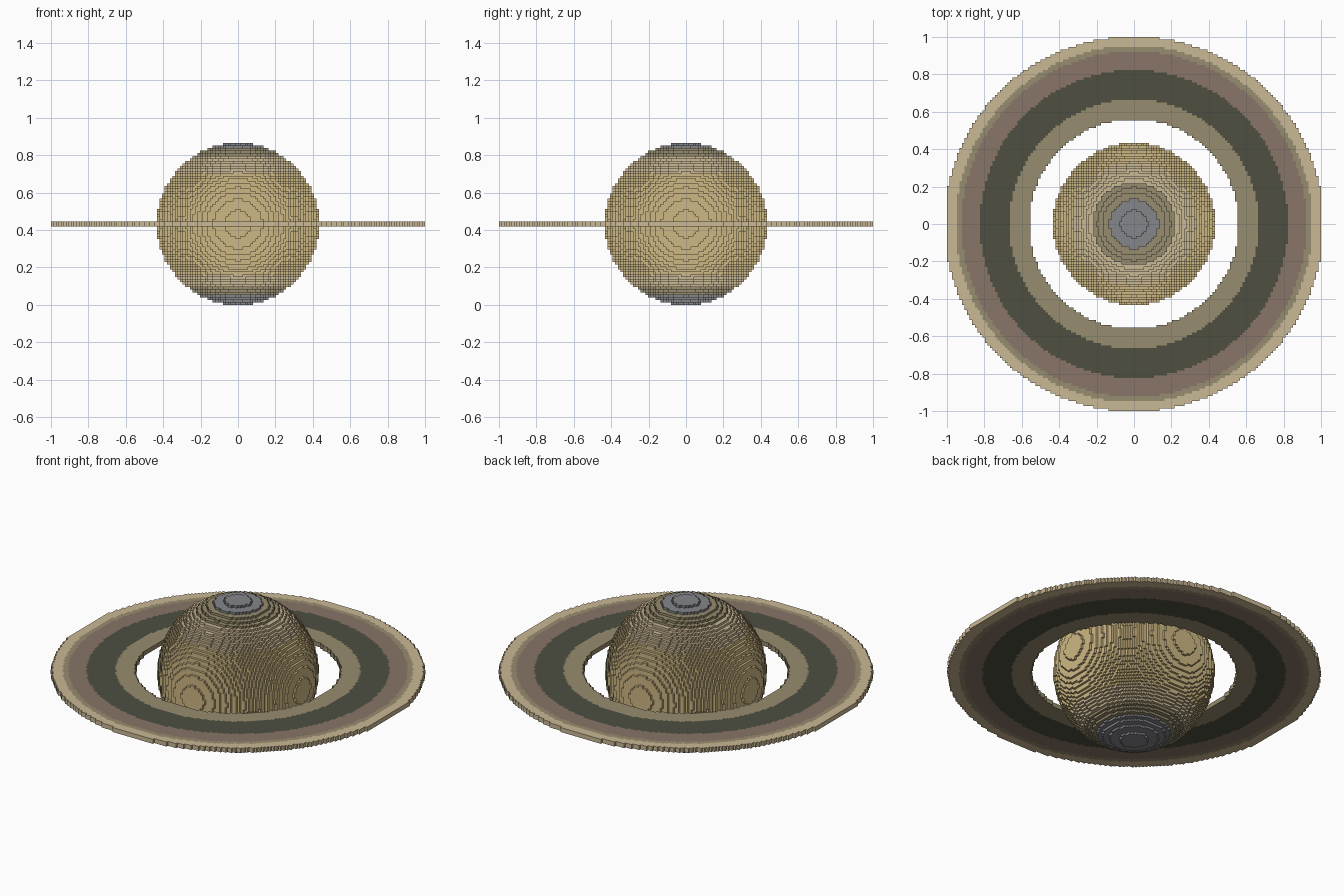
import bpy, bmesh, math

if "Cube" in bpy.data.objects:
    bpy.data.objects.remove(bpy.data.objects["Cube"])

V = 2 / 148          # block size
R = 32               # globe radius in blocks
MID = R * V          # height of the equator


def material(name, rgb):
    def lin(c):
        c /= 255
        return c / 12.92 if c <= 0.04045 else ((c + 0.055) / 1.055) ** 2.4
    m = bpy.data.materials.new(name)
    m.diffuse_color = (*[lin(c) for c in rgb], 1)
    m.use_nodes = True
    m.node_tree.nodes["Principled BSDF"].inputs["Base Color"].default_value = m.diffuse_color
    return m


GOLD = material("gold", (206, 184, 132))
SAND = material("pale_sand", (202, 184, 148))
OLIVE = material("olive_tan", (150, 140, 110))
GREY = material("cool_grey", (133, 134, 138))
DARK = material("dark_moss", (78, 79, 65))
MAUVE = material("mauve_brown", (137, 117, 104))

SIDES = [((1, 0, 0), [(1, 0, 0), (1, 1, 0), (1, 1, 1), (1, 0, 1)]),
         ((-1, 0, 0), [(0, 0, 0), (0, 0, 1), (0, 1, 1), (0, 1, 0)]),
         ((0, 1, 0), [(0, 1, 0), (0, 1, 1), (1, 1, 1), (1, 1, 0)]),
         ((0, -1, 0), [(0, 0, 0), (1, 0, 0), (1, 0, 1), (0, 0, 1)]),
         ((0, 0, 1), [(0, 0, 1), (1, 0, 1), (1, 1, 1), (0, 1, 1)]),
         ((0, 0, -1), [(0, 0, 0), (0, 1, 0), (1, 1, 0), (1, 0, 0)])]


def build_blocks(name, cells, mats, pick):
    """Mesh the outer faces of a set of blocks, coloured by the pick rule."""
    bm = bmesh.new()
    verts = {}

    def vert(p):
        if p not in verts:
            verts[p] = bm.verts.new((p[0] * V, p[1] * V, p[2] * V + MID))
        return verts[p]

    for i, j, k in cells:
        for (dx, dy, dz), corners in SIDES:
            if (i + dx, j + dy, k + dz) not in cells:
                f = bm.faces.new([vert((i + a, j + b, k + c)) for a, b, c in corners])
                f.material_index = pick(i + 0.5, j + 0.5, k + 0.5)
    me = bpy.data.meshes.new(name)
    bm.to_mesh(me)
    bm.free()
    for m in mats:
        me.materials.append(m)
    ob = bpy.data.objects.new(name, me)
    bpy.context.collection.objects.link(ob)
    return ob


def band(value, limits):
    return sum(value > l for l in limits)


# Globe: stepped ball, banded by height
span = range(-R, R)
globe = {(i, j, k) for i in span for j in span for k in span
         if (i + .5) ** 2 + (j + .5) ** 2 + (k + .5) ** 2 < R * R}


def globe_colour(x, y, z):
    # the lower grey cap is a little deeper than the upper one
    return band(abs(z), (20, 27, 30) if z > 0 else (20, 25, 28))


build_blocks("planet_globe", globe, [GOLD, SAND, OLIVE, GREY], globe_colour)

# Ring: two blocks thick, slightly wider along x, banded by radius
OUT, HOLE = 74, 41.5
ring = set()
for i in range(-OUT, OUT):
    for j in range(-OUT, OUT):
        x, y = abs(i + .5), abs(j + .5)
        if math.hypot(x, y) > HOLE and math.hypot(max(x - 1, 0), y) < OUT:
            ring |= {(i, j, -1), (i, j, 0)}

build_blocks("ring", ring, [OLIVE, DARK, MAUVE, OLIVE, SAND],
             lambda x, y, z: band(math.hypot(x, y), (49.3, 61, 68.3, 70.5)))
